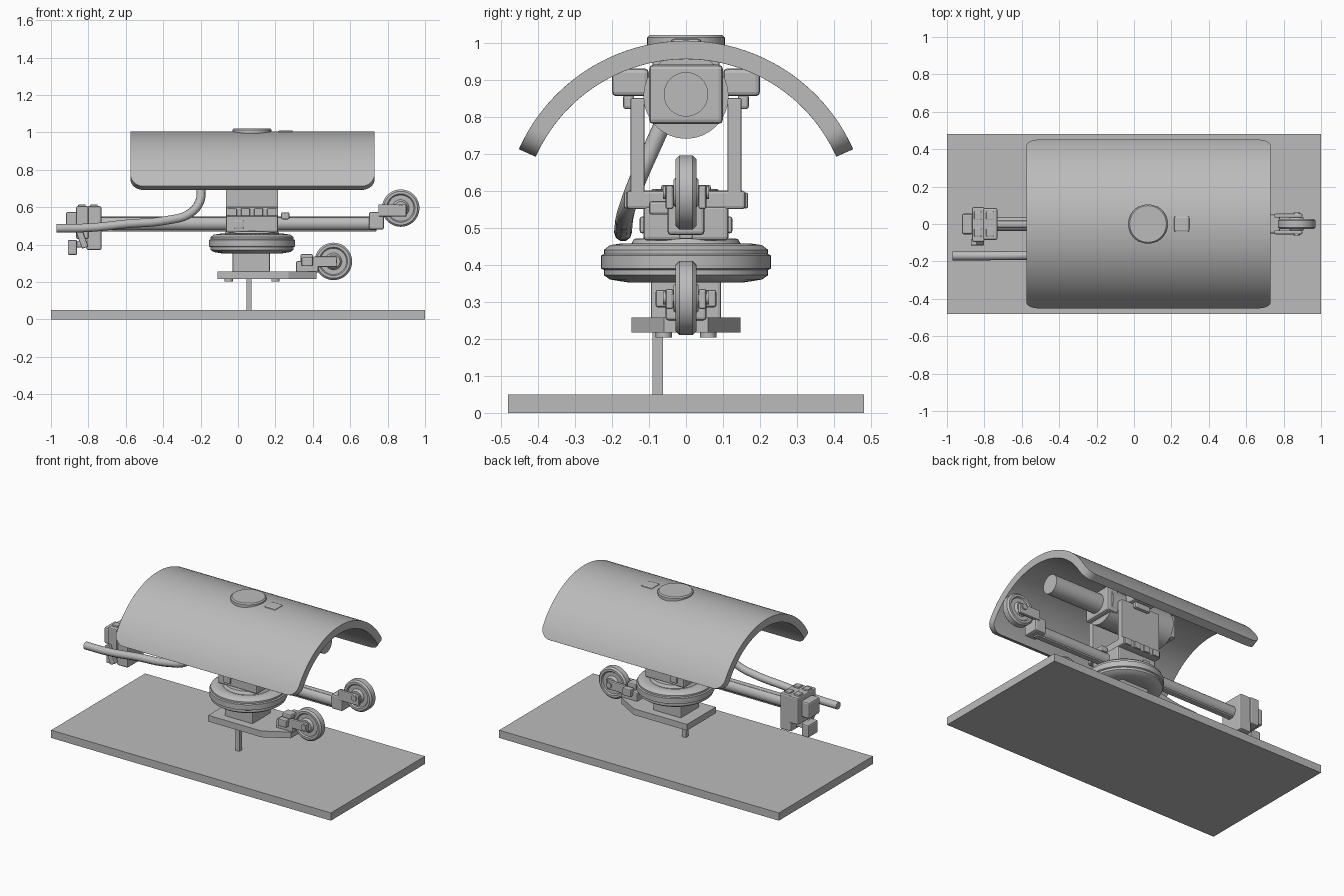
import bpy, bmesh
from math import sin, cos, pi, sqrt, radians
from mathutils import Vector, Matrix

if "Cube" in bpy.data.objects:
    bpy.data.objects.remove(bpy.data.objects["Cube"])

grey = bpy.data.materials.new("plain grey")
grey.use_nodes = True
COLOUR = (0.5, 0.5, 0.5, 1)
grey.diffuse_color = COLOUR
grey.node_tree.nodes["Principled BSDF"].inputs["Base Color"].default_value = COLOUR


def finish(name, bm, bevel=0, smooth=True):
    bmesh.ops.recalc_face_normals(bm, faces=bm.faces)
    mesh = bpy.data.meshes.new(name)
    bm.to_mesh(mesh)
    bm.free()
    obj = bpy.data.objects.new(name, mesh)
    bpy.context.collection.objects.link(obj)
    mesh.materials.append(grey)
    if bevel:
        mod = obj.modifiers.new("bevel", 'BEVEL')
        mod.width, mod.segments, mod.limit_method = bevel, 2, 'ANGLE'
    if smooth:
        bpy.ops.object.select_all(action='DESELECT')
        obj.select_set(True)
        bpy.context.view_layer.objects.active = obj
        bpy.ops.object.shade_smooth_by_angle(angle=radians(35))
    return obj


def box(name, xs, ys, zs, bevel=0, tilt=0):
    """Box from its x, y and z ranges, tilted about y."""
    bm = bmesh.new()
    bmesh.ops.create_cube(bm, size=1)
    size = Vector([r[1] - r[0] for r in (xs, ys, zs)])
    mid = Vector([(r[1] + r[0]) / 2 for r in (xs, ys, zs)])
    bm.transform(Matrix.Translation(mid) @ Matrix.Rotation(tilt, 4, 'Y') @ Matrix.Diagonal(size).to_4x4())
    return finish(name, bm, bevel, False)


def lathe(name, profile, centre, axis='Z', sides=48):
    """Spin (radius, offset) points about an axis through the centre."""
    bm = bmesh.new()
    rings = [[bm.verts.new((r * cos(2 * pi * i / sides), r * sin(2 * pi * i / sides), h))
              for i in range(sides)] for r, h in profile]
    for a, b in zip(rings, rings[1:]):
        for i in range(sides):
            j = (i + 1) % sides
            bm.faces.new((a[i], a[j], b[j], b[i]))
    bm.faces.new(rings[0])
    bm.faces.new(rings[-1])
    turn = {'Z': Matrix(), 'X': Matrix.Rotation(pi / 2, 4, 'Y'), 'Y': Matrix.Rotation(-pi / 2, 4, 'X')}[axis]
    bm.transform(Matrix.Translation(centre) @ turn)
    return finish(name, bm)


def rod(name, radius, start, end, centre, axis, sides=32):
    return lathe(name, [(radius, start), (radius, end)], centre, axis, sides)


def plate(name, outline, z0, z1):
    bm = bmesh.new()
    face = bm.faces.new([bm.verts.new((x, y, z0)) for x, y in outline])
    new = bmesh.ops.extrude_face_region(bm, geom=[face])["geom"]
    bmesh.ops.translate(bm, vec=(0, 0, z1 - z0), verts=[v for v in new if isinstance(v, bmesh.types.BMVert)])
    return finish(name, bm, smooth=False)


def canopy():
    """Arched shell with rounded corners."""
    outer, thick, cz, half, corner, steps = 0.494, 0.05, 0.511, radians(66), 0.07, 64
    bm = bmesh.new()
    rows = []
    for i in range(steps + 1):
        a = -half * cos(pi * i / steps)
        d = min(corner, (half - abs(a)) * outer)
        inset = corner - sqrt(max(0, corner ** 2 - (corner - d) ** 2))
        row = [bm.verts.new((x, r * sin(a), cz + r * cos(a)))
               for r, x in ((outer, -0.575 + inset), (outer, 0.73 - inset),
                            (outer - thick, 0.73 - inset), (outer - thick, -0.575 + inset))]
        rows.append(row)
    for a, b in zip(rows, rows[1:]):
        for k in range(4):
            bm.faces.new((a[k], a[(k + 1) % 4], b[(k + 1) % 4], b[k]))
    bm.faces.new(rows[0])
    bm.faces.new(rows[-1])
    return finish("canopy", bm, 0.006)


def wheel(name, x, z):
    """Small castor with a raised hub and an axle."""
    r, w = 0.1, 0.028
    lathe(name, [(0.035, -w - 0.006), (0.045, -w + 0.008), (0.07, -w + 0.008), (0.076, -w), (r - 0.01, -w),
                 (r, -w + 0.01), (r, w - 0.01), (r - 0.01, w), (0.076, w), (0.07, w - 0.008),
                 (0.045, w - 0.008), (0.035, w + 0.006)], (x, 0, z), 'Y')
    rod(name + "_axle", 0.018, -0.062, 0.062, (x, 0, z), 'Y', 16)


# Ground slab, pin and lower plate
box("base_slab", (-1, 1), (-0.48, 0.48), (0, 0.05))
box("support_pin", (0.045, 0.072), (-0.09, -0.062), (0.05, 0.225))
plate("lower_plate", [(-0.11, -0.147), (0.27, -0.147), (0.42, -0.06), (0.42, 0.06),
                      (0.27, 0.147), (-0.11, 0.147)], 0.217, 0.257)
for sx in (-0.05, 0.2):
    for sy in (-0.06, 0.06):
        rod("plate_bolt", 0.022, 0.203, 0.22, (sx, sy, 0), 'Z', 12)

# Column, turntable tyre and its step
box("column", (-0.03, 0.17), (-0.095, 0.095), (0.25, 0.37), 0.008)
lathe("turntable", [(0.13, 0.358), (0.155, 0.352), (0.205, 0.36), (0.222, 0.372), (0.222, 0.386),
                    (0.23, 0.39), (0.23, 0.425), (0.222, 0.429), (0.222, 0.44), (0.205, 0.453),
                    (0.17, 0.458), (0.15, 0.452), (0.14, 0.47), (0.1, 0.472)], (0.075, 0, 0))

# Clevis carrying the motor
box("clevis_block", (-0.065, 0.215), (-0.115, 0.115), (0.465, 0.56), 0.01)
box("clevis_base", (-0.065, 0.215), (-0.16, 0.16), (0.55, 0.6), 0.008)
for s in (-1, 1):
    def span(a, b):
        return sorted((s * a, s * b))
    box("side_plate", (-0.065, 0.215), span(0.112, 0.15), (0.58, 0.85), 0.004)
    box("bearing", (0.0, 0.15), span(0.1, 0.2), (0.855, 0.93), 0.012)
    box("bearing_foot", (0.02, 0.13), span(0.14, 0.17), (0.82, 0.86), 0.008)
    for i in range(4):
        x = -0.03 + 0.07 * i
        box("foot_bolt", (x - 0.024, x + 0.024), span(0.155, 0.168), (0.552, 0.595), 0.006)
    box("lower_lug", (-0.02, 0.03), span(0.11, 0.125), (0.485, 0.53), 0.006)

# Motor under the canopy
rod("motor_body", 0.115, -0.2, 0.25, (0, 0, 0.855), 'X')
box("motor_flange", (0.2, 0.28), (-0.1, 0.1), (0.78, 0.94), 0.012)
box("motor_rear", (-0.24, -0.16), (-0.09, 0.09), (0.78, 0.93), 0.012)
rod("motor_shaft", 0.06, 0.27, 0.63, (0, 0, 0.86), 'X')
box("canopy_mount", (-0.02, 0.17), (-0.09, 0.09), (0.92, 0.965), 0.005)

# Canopy with its caps
canopy()
lathe("round_cap", [(0.105, 0.99), (0.105, 1.013), (0.098, 1.02)], (0.075, 0, 0))
box("square_cap", (0.212, 0.298), (-0.043, 0.043), (0.985, 1.011), 0.012)

# Long arm with its end pieces
rod("arm_tube", 0.038, -0.82, 0.74, (0, 0, 0.512), 'X', 16)
box("arm_rib", (-0.73, 0.74), (-0.018, 0.018), (0.47, 0.548), 0.004)
box("arm_lug", (0.23, 0.275), (-0.1, 0.04), (0.535, 0.572), 0.008)

# Upper castor and its fork
box("fork_root", (0.7, 0.78), (-0.05, 0.05), (0.48, 0.575), 0.01)
for s in (-1, 1):
    ys = sorted((s * 0.034, s * 0.055))
    box("upper_fork", (0.75, 0.9), ys, (0.55, 0.615), 0.006)
    box("lower_fork", (0.4, 0.53), ys, (0.28, 0.335), 0.006)
    box("lower_fork_bolt", (0.34, 0.4), sorted((s * 0.04, s * 0.082)), (0.285, 0.332), 0.006)
wheel("upper_wheel", 0.87, 0.595)

# Lower castor and its bracket
box("lower_bracket", (0.31, 0.43), (-0.055, 0.055), (0.25, 0.312), 0.008)
box("lower_knob", (0.335, 0.4), (-0.03, 0.03), (0.305, 0.35), 0.008)
wheel("lower_wheel", 0.51, 0.31)

# Coupling at the far end of the arm
box("coupling_block", (-0.81, -0.73), (-0.085, 0.085), (0.37, 0.605), 0.01)
box("coupling_face", (-0.865, -0.8), (-0.095, 0.09), (0.43, 0.605), 0.008)
box("coupling_nose", (-0.92, -0.86), (-0.055, 0.055), (0.47, 0.575), 0.01)
box("coupling_foot", (-0.91, -0.86), (-0.05, 0.05), (0.345, 0.425), 0.008)
box("coupling_strut", (-0.9, -0.79), (-0.03, 0.03), (0.385, 0.42), 0.006)
box("coupling_lever", (-0.855, -0.82), (-0.115, -0.08), (0.38, 0.5), 0.005, radians(-20))
for x in (-0.835, -0.77):
    for y in (-0.045, 0.045):
        box("coupling_bolt", (x - 0.02, x + 0.02), (y - 0.022, y + 0.022), (0.6, 0.615), 0.005)

# Hose running from the far end up to the motor
curve = bpy.data.curves.new("hose", 'CURVE')
curve.dimensions = '3D'
curve.bevel_depth, curve.bevel_resolution, curve.resolution_u = 0.024, 3, 8
curve.use_fill_caps = True
path = [(-0.97, -0.17, 0.487), (-0.8, -0.17, 0.49), (-0.6, -0.168, 0.51), (-0.38, -0.165, 0.53),
        (-0.26, -0.155, 0.565), (-0.205, -0.13, 0.63), (-0.2, -0.09, 0.72), (-0.2, -0.04, 0.83)]
spline = curve.splines.new('BEZIER')
spline.bezier_points.add(len(path) - 1)
for point, co in zip(spline.bezier_points, path):
    point.co = co
    point.handle_left_type = point.handle_right_type = 'AUTO'
curve.materials.append(grey)
bpy.context.collection.objects.link(bpy.data.objects.new("hose", curve))
